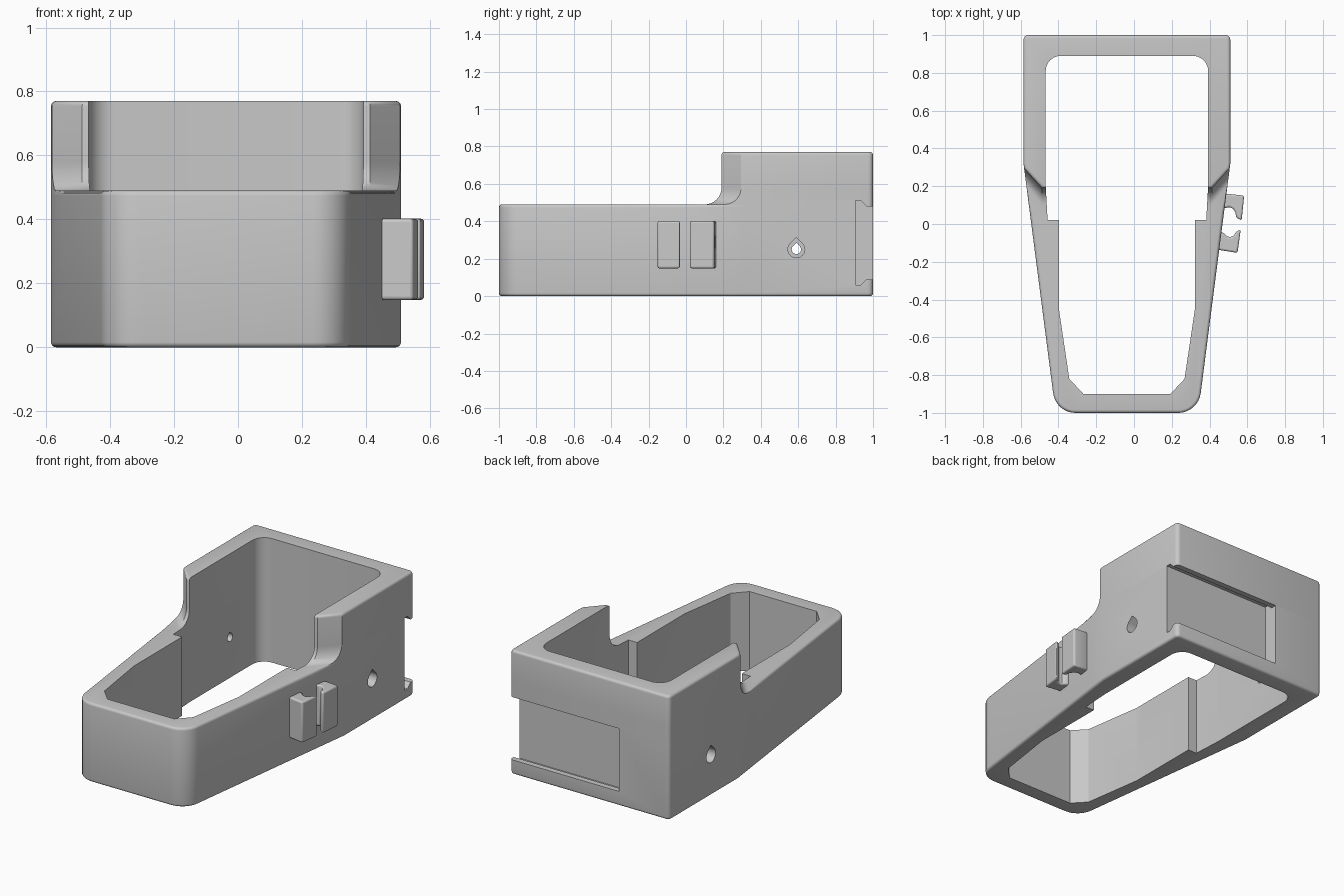
import bpy, bmesh, math
from mathutils import Vector

if "Cube" in bpy.data.objects:
    bpy.data.objects.remove(bpy.data.objects["Cube"])

CX = -0.0375            # centre line of the body
HW = 0.5475             # half width of the rear body
BEND, SLOPE = 0.32, 0.129   # where the sides start to taper, and how fast
LOW, TOP = 0.49, 0.77   # rim heights
EDGE = 0.016            # rounding of the outer edges

grey = bpy.data.materials.new("light_grey")
grey.diffuse_color = (0.58, 0.58, 0.58, 1)
grey.use_nodes = True
grey.node_tree.nodes["Principled BSDF"].inputs["Base Color"].default_value = grey.diffuse_color


def arc(cx, cy, r, a0, a1, n):
    return [(cx + r * math.cos(math.radians(a0 + (a1 - a0) * i / n)),
             cy + r * math.sin(math.radians(a0 + (a1 - a0) * i / n))) for i in range(n + 1)]


def mirrored(half):
    return half + [(-x, y) for x, y in reversed(half)]


def inset(pts, w):
    """Move a clockwise outline inward by w."""
    out = []
    for i, p in enumerate(pts):
        p, a, b = Vector(p), Vector(pts[i - 1]), Vector(pts[(i + 1) % len(pts)])
        d1, d2 = (p - a).normalized(), (b - p).normalized()
        n1, n2 = Vector((d1.y, -d1.x)), Vector((d2.y, -d2.x))
        out.append(tuple(p + (n1 + n2) * (w / (1 + n1.dot(n2)))))
    return out


def loft(name, rings):
    """Skin a stack of equal-length 3D rings, sharing coincident points, and cap both ends."""
    bm = bmesh.new()
    known = {}

    def vert(p):
        key = tuple(round(v, 5) for v in p)
        if key not in known:
            known[key] = bm.verts.new(p)
        return known[key]

    def face(vs):
        vs = list(dict.fromkeys(vs))
        if len(vs) > 2:
            bm.faces.new(vs)

    grid = [[vert(p) for p in ring] for ring in rings]
    n = len(rings[0])
    for lo, hi in zip(grid, grid[1:]):
        for i in range(n):
            j = (i + 1) % n
            face((lo[i], lo[j], hi[j], hi[i]))
    face(reversed(grid[0]))
    face(grid[-1])
    if bm.calc_volume(signed=True) < 0:
        bmesh.ops.reverse_faces(bm, faces=bm.faces[:])
    bm.normal_update()
    me = bpy.data.meshes.new(name)
    bm.to_mesh(me)
    bm.free()
    me.materials.append(grey)
    ob = bpy.data.objects.new(name, me)
    bpy.context.collection.objects.link(ob)
    return ob


def prism_z(name, pts, z0, z1, dx=0.0):
    return loft(name, [[(x + dx, y, z) for x, y in pts] for z in (z0, z1)])


def prism_x(name, pts, x0, x1):
    return loft(name, [[(x, y, z) for y, z in pts] for x in (x0, x1)])


def activate(ob):
    bpy.ops.object.select_all(action='DESELECT')
    ob.select_set(True)
    bpy.context.view_layer.objects.active = ob


def volume(ob):
    bm = bmesh.new()
    bm.from_object(ob, bpy.context.evaluated_depsgraph_get())
    v = bm.calc_volume(signed=True)
    bm.free()
    return v


def cut(ob, cutter):
    """Subtract the cutter with the first solver that removes a sensible volume."""
    cutter.hide_render = True
    before = volume(ob)
    m = ob.modifiers.new("cut", 'BOOLEAN')
    m.operation, m.object = 'DIFFERENCE', cutter
    for solver in ('MANIFOLD', 'EXACT', 'FLOAT'):
        m.solver = solver
        bpy.context.view_layer.update()
        if before * 0.15 < volume(ob) < before - 1e-6:
            break
    activate(ob)
    bpy.ops.object.modifier_apply(modifier=m.name)
    bpy.data.objects.remove(cutter)


# Outline pieces: square rear, tapered sides, round front corners
tilt = math.atan(SLOPE)
c, s = math.cos(tilt), math.sin(tilt)
R = 0.12
front_cx = (HW * c - BEND * s - R + s * (R - 1)) / c
rear_arc = arc(HW - 0.025, 0.975, 0.025, 90, 0, 4)
front_arc = arc(front_cx, R - 1, R, -math.degrees(tilt), -90, 8)
FILLET = 0.09


def taper(y):
    return HW - SLOPE * (BEND - y)


def side(d):
    y = 0.295 - d
    return rear_arc + [(HW, BEND), (taper(y), y)]


low = mirrored(side(FILLET) + [(taper(0.05), 0.05)] + front_arc)


def tall(d):
    """Rear outline, its slanted front moved forward by d."""
    return mirrored(side(d) + [(0.45, 0.19 - d)] + [(x, 0.19 - d) for x, y in front_arc])


layers = []
steps = [math.radians(a) for a in (0, 22.5, 45, 67.5, 90)]
for a in reversed(steps):                        # rounded bottom edge
    layers.append((inset(low, EDGE * (1 - math.cos(a))), EDGE * (1 - math.sin(a))))
keep = len(rear_arc) + 2
for a in steps:                                  # rounded low rim, front part only
    ring = inset(low, EDGE * (1 - math.cos(a)))
    ring[:keep], ring[-keep:] = low[:keep], low[-keep:]
    layers.append((ring, LOW - EDGE * (1 - math.sin(a))))
for i in range(9):                               # concave fillet up to the tall part
    a = math.radians(90 * i / 8)
    layers.append((tall(FILLET * (1 - math.sin(a))), LOW + FILLET * (1 - math.cos(a))))
for a in steps:                                  # rounded top rim
    layers.append((inset(tall(0), EDGE * (1 - math.cos(a))), TOP - EDGE * (1 - math.sin(a))))
body = loft("holder_body", [[(x + CX, y, z) for x, y in ring] for ring, z in layers])

# Open cavity with a step in each side wall
cavity = mirrored(arc(0.35, 0.81, 0.08, 90, 0, 8) +
                  [(0.43, 0.2), (0.42, 0.02), (0.36, 0.02), (0.36, -0.45),
                   (0.305, -0.82), (0.23, -0.9)])
cut(body, prism_z("cavity_cutter", cavity, -0.1, 1.0, CX))

# Undercut slide slot in the back, open on the right
slot = [(0.905, 0.06), (0.935, 0.06), (0.965, 0.09), (1.05, 0.09),
        (1.05, 0.48), (0.965, 0.48), (0.935, 0.51), (0.905, 0.51)]
cut(body, prism_x("slot_cutter", slot, -0.24, 0.7))


# Teardrop holes through both side walls, wider on the outside
def teardrop(r):
    return arc(0.59, 0.25, r, 135, 405, 18) + [(0.59, 0.25 + r * 1.414)]


cut(body, prism_x("hole_cutter", teardrop(0.025), -0.8, 0.8))
for sgn in (-1, 1):
    cut(body, prism_x("counterbore_cutter", teardrop(0.045), CX + sgn * 0.475, CX + sgn * 0.7))

# Two facing cable clip jaws on the right wall
rear_jaw = [(0.45, 0.145), (0.495, 0.16), (0.583, 0.15), (0.57, 0.018), (0.54, 0.035),
            (0.538, 0.06), (0.525, 0.08), (0.505, 0.09), (0.485, 0.085), (0.45, 0.08)]
front_jaw = [(0.42, -0.13), (0.455, -0.138), (0.548, -0.153), (0.565, -0.03), (0.54, -0.04),
             (0.53, -0.06), (0.512, -0.07), (0.492, -0.065), (0.475, -0.045), (0.43, -0.04)]
parts = [body]
for name, pts in (("rear_clip_jaw", rear_jaw), ("front_clip_jaw", front_jaw)):
    jaw = prism_z(name, pts, 0.148, 0.402)
    bev = jaw.modifiers.new("round", 'BEVEL')
    bev.width, bev.segments, bev.limit_method = 0.01, 3, 'ANGLE'
    bev.angle_limit = math.radians(40)
    parts.append(jaw)

for ob in parts:
    activate(ob)
    bpy.ops.object.shade_smooth_by_angle(angle=math.radians(32))
